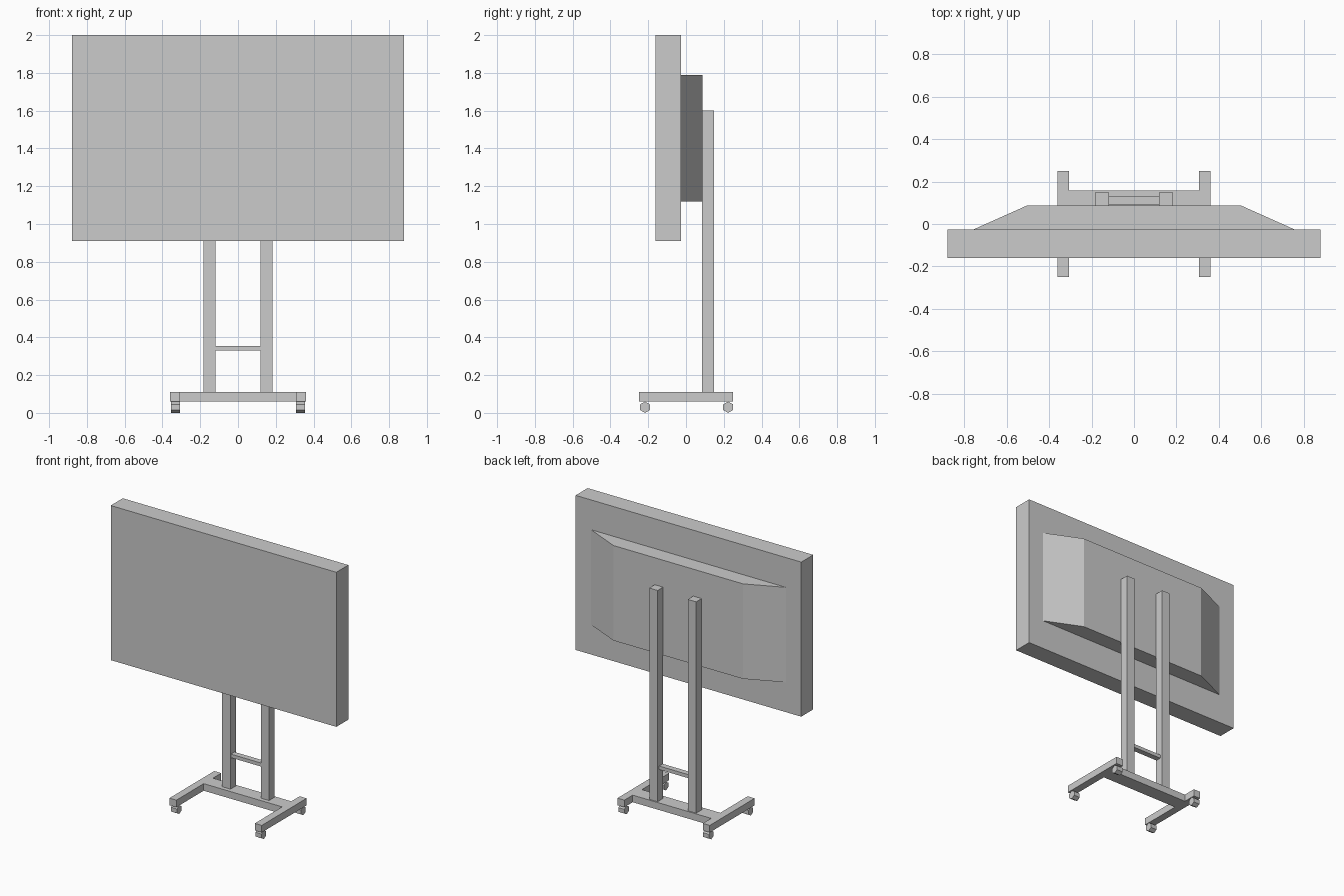
import bpy, math

if "Cube" in bpy.data.objects:
    bpy.data.objects.remove(bpy.data.objects["Cube"])


def mesh_object(name, verts, faces):
    mesh = bpy.data.meshes.new(name)
    mesh.from_pydata(verts, [], faces)
    obj = bpy.data.objects.new(name, mesh)
    bpy.context.collection.objects.link(obj)
    return obj


def prism(name, profile, lo, hi, place):
    """Extrude a closed 2D profile from lo to hi; place maps (u, v, w) to xyz."""
    n = len(profile)
    verts = [place(u, v, w) for w in (lo, hi) for u, v in profile]
    faces = [tuple(range(n - 1, -1, -1)), tuple(range(n, 2 * n))]
    faces += [(i, (i + 1) % n, n + (i + 1) % n, n + i) for i in range(n)]
    return mesh_object(name, verts, faces)


def box(name, x, y, z):
    profile = [(x[0], y[0]), (x[1], y[0]), (x[1], y[1]), (x[0], y[1])]
    return prism(name, profile, *z, lambda u, v, w: (u, v, w))


# Display panel and its tapered rear housing
box("screen_panel", (-0.88, 0.88), (-0.161, -0.027), (0.91, 2.0))
prism("rear_housing",
      [(-0.76, -0.027), (0.76, -0.027), (0.505, 0.087), (-0.505, 0.087)],
      1.12, 1.79, lambda u, v, w: (u, v, w))

# Bars joining the posts and the feet
box("post_crossbar", (-0.12, 0.12), (0.09, 0.13), (0.33, 0.355))
box("base_beam", (-0.306, 0.306), (0.055, 0.157), (0.06, 0.11))

# Hexagonal wheel outline, point down
R = 0.03
hexagon = [(R * math.sin(i * math.pi / 3), R * math.cos(i * math.pi / 3))
           for i in range(6)]

for side, s in (("left", -1), ("right", 1)):
    # Upright post and foot on each side
    box(side + "_post", sorted((s * 0.118, s * 0.183)), (0.085, 0.148), (0.11, 1.6))
    box(side + "_foot", sorted((s * 0.306, s * 0.36)), (-0.25, 0.25), (0.06, 0.11))
    # Wheels under both ends of the foot
    for end, y in (("front", -0.217), ("back", 0.223)):
        lo, hi = sorted((s * 0.307, s * 0.354))
        prism(f"{side}_{end}_wheel", [(-u, v) for u, v in hexagon], lo, hi,
              lambda u, v, w, y=y: (w, y + u, R + v))
